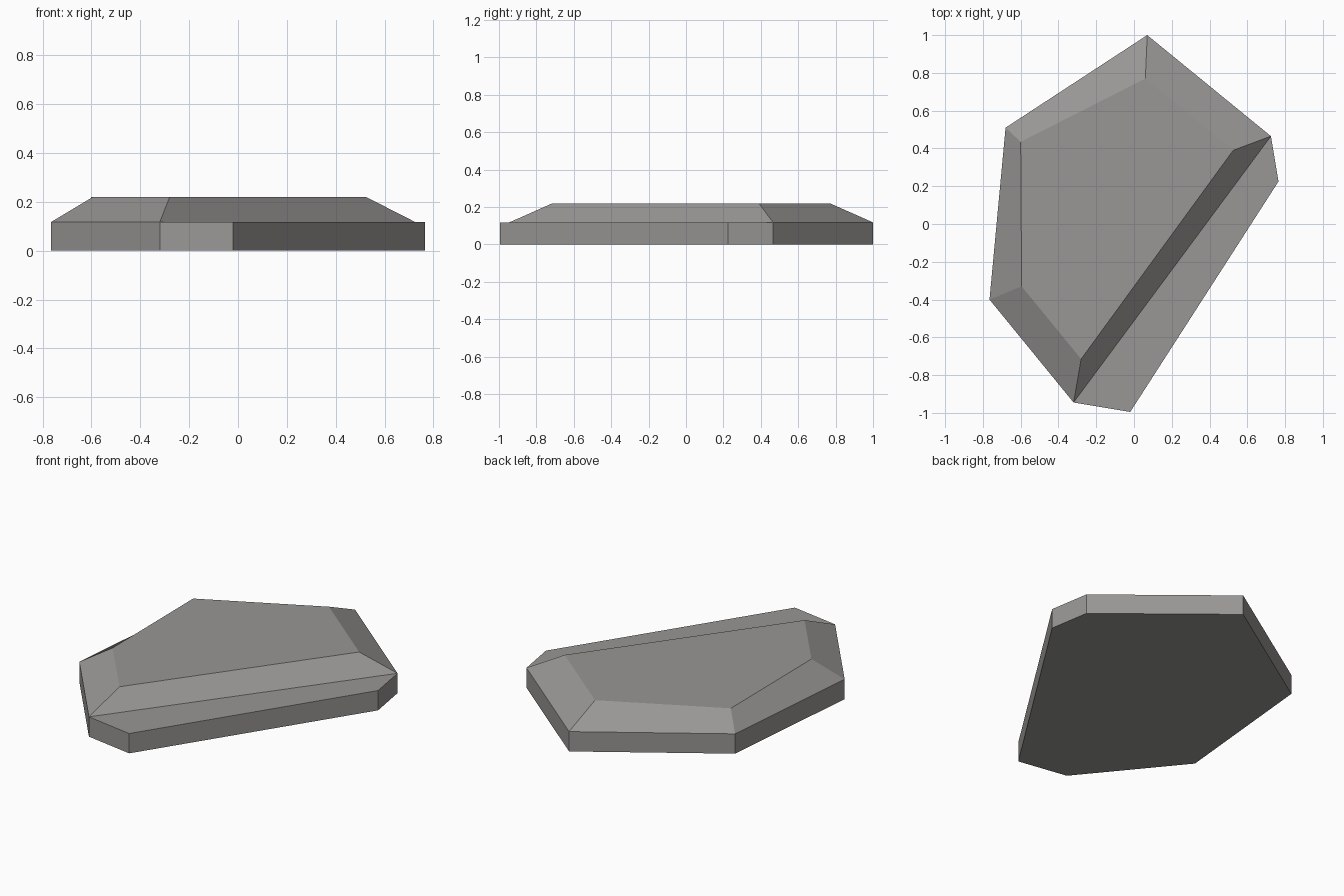
import bpy
import bmesh

cube = bpy.data.objects.get("Cube")
if cube:
    bpy.data.objects.remove(cube, do_unlink=True)

# Stone grey
stone = bpy.data.materials.new("stone_grey")
stone.use_nodes = True
colour = (0.32, 0.31, 0.30, 1)
stone.diffuse_color = colour
stone.node_tree.nodes["Principled BSDF"].inputs["Base Color"].default_value = colour

# Outlines run counter-clockwise; the ledge corners exist only on the slab
CREST = [(0.725, 0.465), (0.07, 1.0), (-0.68, 0.51), (-0.765, -0.4), (-0.32, -0.945)]
LEDGE = [(-0.02, -0.995), (0.765, 0.225)]
PLATEAU = [(0.525, 0.39), (0.06, 0.77), (-0.60, 0.435), (-0.595, -0.33), (-0.28, -0.715)]
SLAB_TOP, STONE_TOP = 0.118, 0.22

bm = bmesh.new()


def ring(points, z):
    return [bm.verts.new((x, y, z)) for x, y in points]


def bridge(lower, upper):
    for i in range(len(lower)):
        j = (i + 1) % len(lower)
        bm.faces.new((lower[i], lower[j], upper[j], upper[i]))


# Upright slab with its flat front ledge
base = ring(CREST + LEDGE, 0)
rim = ring(CREST + LEDGE, SLAB_TOP)
bm.faces.new(base[::-1])
bridge(base, rim)
bm.faces.new((rim[0], rim[4], rim[5], rim[6]))

# Sloped shoulders and flat top
top = ring(PLATEAU, STONE_TOP)
bridge(rim[:len(CREST)], top)
bm.faces.new(top)
bmesh.ops.recalc_face_normals(bm, faces=bm.faces)

mesh = bpy.data.meshes.new("flat_stone")
bm.to_mesh(mesh)
bm.free()
mesh.materials.append(stone)
bpy.context.collection.objects.link(bpy.data.objects.new("flat_stone", mesh))
